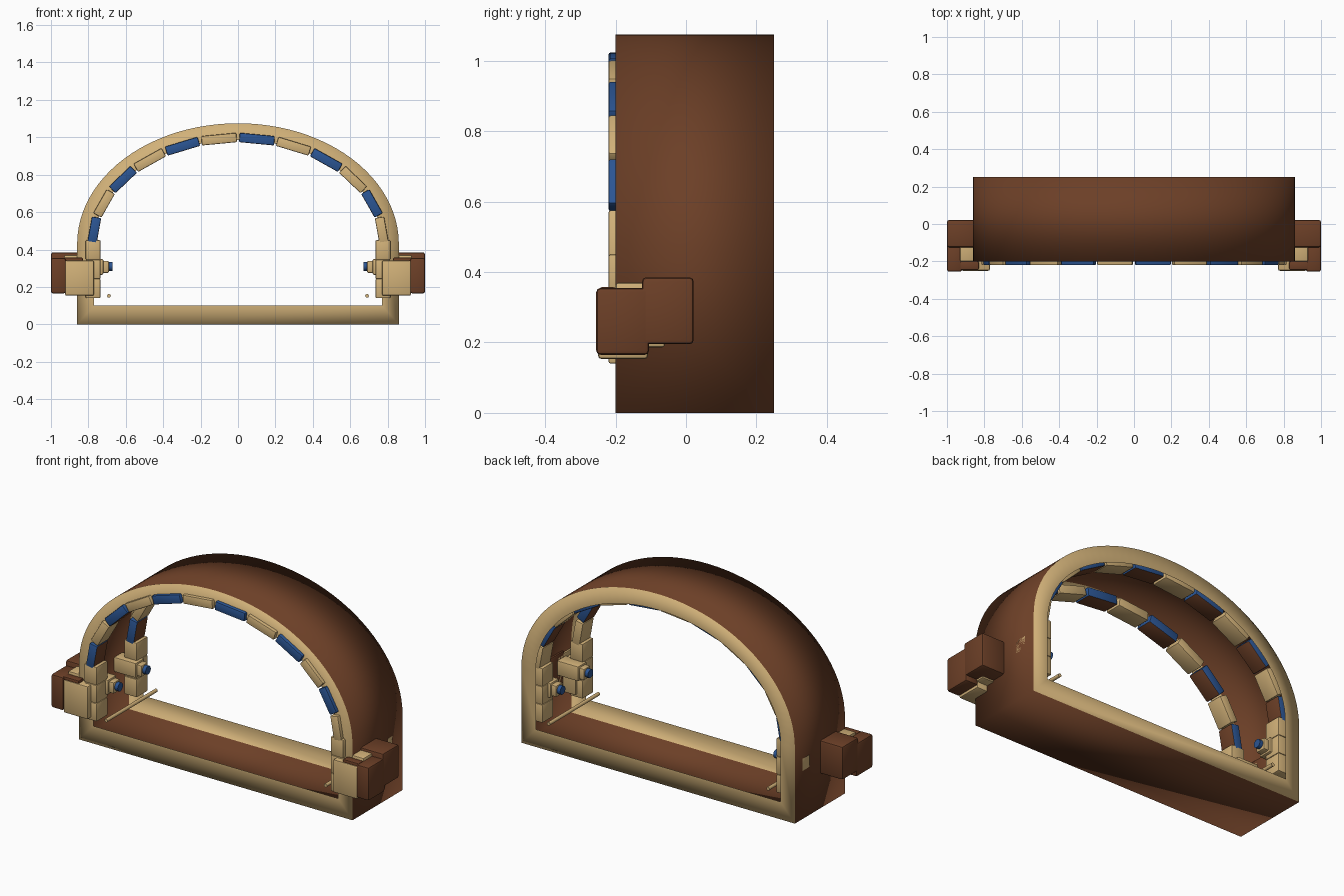
import bpy, bmesh, math
from mathutils import Matrix, Vector

old = bpy.data.objects.get("Cube")
if old:
    bpy.data.objects.remove(old, do_unlink=True)


def material(name, rgb):
    m = bpy.data.materials.new(name)
    m.use_nodes = True
    m.diffuse_color = (*rgb, 1)
    m.node_tree.nodes["Principled BSDF"].inputs["Base Color"].default_value = (*rgb, 1)
    return m


TAN = material("sandstone", (0.64, 0.44, 0.19))
BROWN = material("brown", (0.15, 0.05, 0.02))
BLUE = material("blue", (0.024, 0.09, 0.29))

SPRING = 0.43            # height where the arch starts to curve
FRONT, BACK = -0.2, 0.25
MID_Y = (FRONT + BACK) / 2


def finish(name, bm, mats, angle=None):
    me = bpy.data.meshes.new(name)
    bm.to_mesh(me)
    bm.free()
    for m in mats:
        me.materials.append(m)
    ob = bpy.data.objects.new(name, me)
    bpy.context.collection.objects.link(ob)
    bpy.ops.object.select_all(action="DESELECT")
    ob.select_set(True)
    bpy.context.view_layer.objects.active = ob
    if angle is None:
        bpy.ops.object.shade_smooth()
    else:
        bpy.ops.object.shade_smooth_by_angle(angle=math.radians(angle))
    return ob


def block(name, size, place, mats, bevel=0.008, inner_face=False):
    """Bevelled box; inner_face gives the local underside the second material."""
    bm = bmesh.new()
    bmesh.ops.create_cube(bm, size=1, matrix=Matrix.Diagonal((*size, 1)))
    bmesh.ops.bevel(bm, geom=bm.edges[:], offset=bevel, segments=2,
                    profile=0.5, affect="EDGES")
    bm.normal_update()
    if inner_face:
        for f in bm.faces:
            f.material_index = int(f.normal.z < -0.9)
    bm.transform(place)
    bm.normal_update()
    return finish(name, bm, mats, 30)


def span(name, x, y, z, mat, side=1, bevel=0.008):
    """Box given by its extents, flipped to the chosen side."""
    lo, hi = Vector((x[0], y[0], z[0])), Vector((x[1], y[1], z[1]))
    mid = (lo + hi) / 2
    mid.x *= side
    return block(name, hi - lo, Matrix.Translation(mid), [mat], bevel)


def rod(name, radius, depth, centre, axis, mat):
    bm = bmesh.new()
    turn = Vector((0, 0, 1)).rotation_difference(Vector(axis)).to_matrix().to_4x4()
    bmesh.ops.create_cone(bm, cap_ends=True, segments=12, radius1=radius,
                          radius2=radius, depth=depth,
                          matrix=Matrix.Translation(centre) @ turn)
    return finish(name, bm, [mat], 40)


def outline(half_width, base, rise, steps=48):
    pts = [(-half_width, base), (half_width, base)]
    for i in range(steps + 1):
        t = math.pi * i / steps
        pts.append((half_width * math.cos(t), SPRING + rise * math.sin(t)))
    return pts


# Thin arched shell with a flat rim at each end
outer, inner = outline(0.86, 0, 0.645), outline(0.77, 0.1, 0.555)
bm = bmesh.new()
rings = [[bm.verts.new((x, y, z)) for x, z in pts]
         for pts, y in ((inner, FRONT), (outer, FRONT), (outer, BACK), (inner, BACK))]
n = len(outer)
for r in range(3):
    for i in range(n):
        j = (i + 1) % n
        f = bm.faces.new((rings[r][j], rings[r][i], rings[r + 1][i], rings[r + 1][j]))
        f.material_index = int(r == 1)
bm.normal_update()
finish("arch_shell", bm, [TAN, BROWN])

# Trim repeated at the front and, set slightly in, at the back
for end, y0, y1, knob_y in (("front", -0.22, -0.12, -0.1), ("back", 0.14, 0.24, 0.15)):
    depth, yc = y1 - y0, (y0 + y1) / 2

    # Alternating arch stones
    for k in range(12):
        t = math.radians(7.5 + 15 * k)
        x, z = 0.775 * math.cos(t), SPRING + 0.565 * math.sin(t)
        tangent = Vector((-0.775 * math.sin(t), 0, 0.565 * math.cos(t)))
        length = tangent.length * math.radians(15) * 0.93
        tilt = math.atan2(tangent.z, -tangent.x)
        place = Matrix.Translation((x, yc, z)) @ Matrix.Rotation(tilt, 4, "Y")
        blue = k % 2 == 1
        block(f"{end}_arch_stone_{k + 1}", (length, depth, 0.05), place,
              [BLUE, BROWN] if blue else [TAN], 0.006, blue)

    for side, label in ((1, "left"), (-1, "right")):
        # Stacked pillar
        for k, (z0, z1) in enumerate(((0.14, 0.243), (0.243, 0.346), (0.346, 0.45))):
            span(f"{end}_{label}_pillar_stone_{k + 1}", (0.735, 0.815), (y0, y1),
                 (z0, z1), TAN, side, 0.006)
        # Knob on the inside wall with a blue tip
        span(f"{end}_{label}_knob_base", (0.72, 0.86), (knob_y - 0.04, knob_y + 0.04),
             (0.265, 0.35), TAN, side)
        span(f"{end}_{label}_knob", (0.69, 0.73), (knob_y - 0.03, knob_y + 0.03),
             (0.275, 0.34), TAN, side)
        rod(f"{end}_{label}_knob_tip", 0.024, 0.03,
            (side * 0.685, knob_y, 0.31), (1, 0, 0), BLUE)

# Parts on each flank
for side, label in ((1, "left"), (-1, "right")):
    rod(f"{label}_floor_rail", 0.01, BACK - FRONT, (side * 0.69, MID_Y, 0.152),
        (0, 1, 0), TAN)
    span(f"{label}_front_stone", (0.77, 0.925), (-0.25, -0.108), (0.153, 0.342), TAN, side, 0.01)
    span(f"{label}_front_cap", (0.83, 0.93), (-0.245, -0.2), (0.335, 0.357), BROWN, side, 0.006)
    span(f"{label}_outer_block", (0.92, 1.0), (-0.255, -0.105), (0.165, 0.355), BROWN, side, 0.012)
    span(f"{label}_rear_block", (0.85, 1.0), (-0.125, 0.022), (0.195, 0.385), BROWN, side, 0.012)
    span(f"{label}_filler_stone", (0.85, 0.93), (-0.2, -0.06), (0.186, 0.37), TAN, side)
